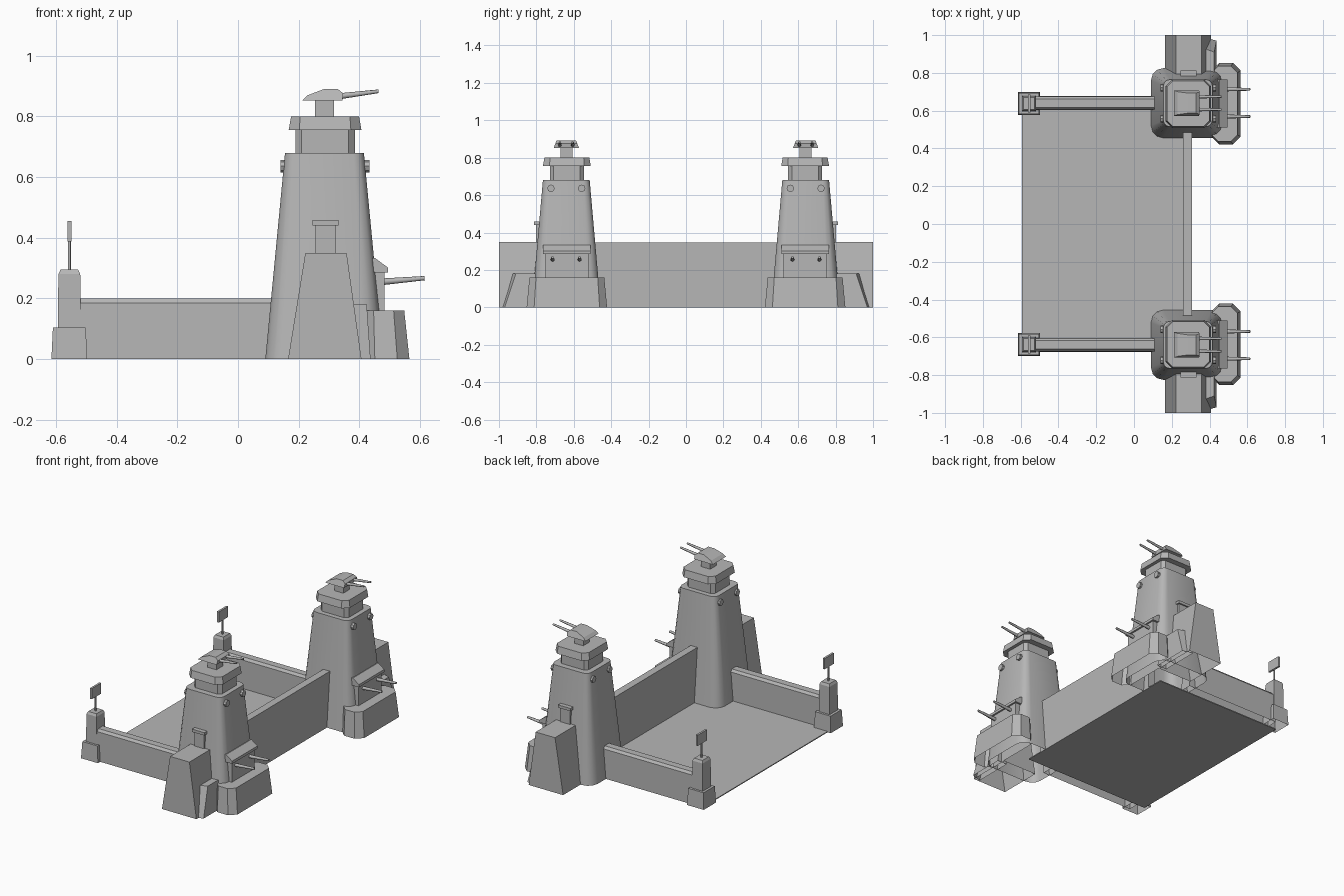
import bpy, bmesh, math
from mathutils import Vector

if "Cube" in bpy.data.objects:
    bpy.data.objects.remove(bpy.data.objects["Cube"])

GREY = (0.47, 0.47, 0.47, 1.0)
mat = bpy.data.materials.new("concrete_grey")
mat.use_nodes = True
mat.diffuse_color = GREY
mat.node_tree.nodes["Principled BSDF"].inputs["Base Color"].default_value = GREY

TX, TY = 0.285, 0.64      # tower axis
PX, PY = -0.556, 0.638    # corner post axis


def loft(name, rings, open_start=False, mirror=True, smooth=None):
    """Skin a list of equal-length rings, capping the ends."""
    bm = bmesh.new()
    loops = [[bm.verts.new(p) for p in ring] for ring in rings]
    n = len(loops[0])
    for a, b in zip(loops, loops[1:]):
        for i in range(n):
            j = (i + 1) % n
            bm.faces.new((a[i], a[j], b[j], b[i]))
    bm.faces.new(loops[-1])
    start = bm.faces.new(loops[0][::-1])
    bmesh.ops.recalc_face_normals(bm, faces=bm.faces)
    if open_start:
        bmesh.ops.delete(bm, geom=[start], context='FACES_ONLY')
    me = bpy.data.meshes.new(name)
    bm.to_mesh(me)
    bm.free()
    me.materials.append(mat)
    ob = bpy.data.objects.new(name, me)
    bpy.context.collection.objects.link(ob)
    if smooth:
        bpy.ops.object.select_all(action='DESELECT')
        ob.select_set(True)
        bpy.context.view_layer.objects.active = ob
        bpy.ops.object.shade_smooth_by_angle(angle=math.radians(smooth))
    if mirror:
        mod = ob.modifiers.new("mirror", 'MIRROR')
        mod.use_axis = (False, True, False)
        mod.use_clip = False
        mod.use_mirror_merge = False
    return ob


def rect(cx, cy, hx, hy, z, r=0.0, segs=1):
    """Rectangle ring with rounded (or chamfered) corners."""
    if r == 0:
        return [(cx + sx * hx, cy + sy * hy, z)
                for sx, sy in ((1, 1), (-1, 1), (-1, -1), (1, -1))]
    pts = []
    for k, (sx, sy) in enumerate(((1, 1), (-1, 1), (-1, -1), (1, -1))):
        for i in range(segs + 1):
            a = math.pi / 2 * (k + i / segs)
            pts.append((cx + sx * (hx - r) + r * math.cos(a),
                        cy + sy * (hy - r) + r * math.sin(a), z))
    return pts


def box(name, x0, x1, y0, y1, z0, z1, **kw):
    c = ((x0 + x1) / 2, (y0 + y1) / 2, (x1 - x0) / 2, (y1 - y0) / 2)
    return loft(name, [rect(*c, z0), rect(*c, z1)], **kw)


def rod(name, p, q, r0, r1, sides=8, smooth=50):
    """Tapered round bar between two points."""
    p, q = Vector(p), Vector(q)
    rot = (q - p).to_track_quat('Z', 'Y')
    ring = [Vector((math.cos(t), math.sin(t), 0))
            for t in (2 * math.pi * i / sides for i in range(sides))]
    return loft(name, [[p + rot @ (v * r0) for v in ring],
                       [q + rot @ (v * r1) for v in ring]], smooth=smooth)


# --- Towers ---
loft("tower_body", [rect(TX, TY, 0.195, 0.185, 0, 0.065, 3),
                    rect(TX, TY, 0.13, 0.125, 0.68, 0.035, 3)],
     open_start=True, smooth=35)
loft("tower_neck", [rect(TX + 0.002, TY - 0.003, 0.098, 0.091, z, 0.02)
                    for z in (0.67, 0.76)])
loft("tower_cap", [rect(TX + 0.002, TY - 0.003, 0.12, 0.128, 0.755, 0.035),
                   rect(TX + 0.002, TY - 0.003, 0.112, 0.12, 0.80, 0.03)])

# Round lamps near the top of the front and rear faces
for face, x0, x1 in (("outer", 0.40, 0.434), ("inner", 0.17, 0.140)):
    for i, dy in enumerate((-0.082, 0.082)):
        rod(f"{face}_lamp_{i + 1}", (x0, TY + dy, 0.636), (x1, TY + dy, 0.636),
            0.02, 0.02, smooth=30)

# --- Top turret ---
box("turret_post", 0.254, 0.317, TY - 0.034, TY + 0.03, 0.79, 0.86)
profile = [(0.213, 0.853), (0.23, 0.870), (0.285, 0.891),
           (0.328, 0.891), (0.347, 0.876), (0.344, 0.853)]
head = [[(x, TY + s * (0.067 - 0.37 * (z - 0.853)), z) for x, z in profile]
        for s in (-1, 1)]
loft("turret_head", head)
for i, dy in enumerate((-0.034, 0.034)):
    rod(f"turret_barrel_{i + 1}", (0.33, TY + dy, 0.866), (0.463, TY + dy, 0.883),
        0.010, 0.006)

# --- Front bunker at the tower foot ---
loft("bunker_base", [rect(0.488, 0.637, 0.077, 0.215, 0, 0.04),
                     rect(0.480, 0.637, 0.068, 0.200, 0.16, 0.035)],
     open_start=True)
box("gun_house", 0.40, 0.483, 0.522, 0.752, 0.15, 0.30)
roof = [(0.40, 0.285), (0.494, 0.285), (0.494, 0.302), (0.452, 0.333), (0.40, 0.333)]
loft("gun_house_roof", [[(x, y, z) for x, z in roof] for y in (0.51, 0.765)])
for i, dy in enumerate((-0.072, 0.072)):
    rod(f"bunker_barrel_{i + 1}", (0.475, 0.641 + dy, 0.255),
        (0.615, 0.641 + dy, 0.267), 0.011, 0.007)

# --- Outer buttress, fin and lookout ---
slope = [(0.165, 0), (0.407, 0), (0.358, 0.35), (0.222, 0.35)]
buttress = loft("side_buttress", [[(x, y, z) for x, z in slope] for y in (0.72, 1.0)])
fin = [(0.74, 0), (0.99, 0), (0.93, 0.18), (0.74, 0.18)]
buttress_fin = loft("buttress_fin", [[(0.37, y, z) for y, z in fin],
                      [(0.437 - 0.07 * z, y - 0.02 * (y > 0.8), z) for y, z in fin]])
# leave the undersides open like the rest of the shells
for ob in (buttress, buttress_fin):
    bm = bmesh.new()
    bm.from_mesh(ob.data)
    under = [f for f in bm.faces if f.normal.z < -0.9]
    bmesh.ops.delete(bm, geom=under, context='FACES_ONLY')
    bm.to_mesh(ob.data)
    bm.free()
box("lookout_box", 0.255, 0.323, 0.74, 0.803, 0.34, 0.445)
box("lookout_cap", 0.245, 0.332, 0.74, 0.812, 0.44, 0.458)

# --- Walls and floor ---
box("gate_wall", 0.26, 0.307, -0.50, 0.50, 0, 0.347, mirror=False, open_start=True)
loft("side_wall", [rect(-0.20, 0.64, 0.335, 0.037, 0),
                   rect(-0.20, 0.64, 0.335, 0.034, 0.185),
                   rect(-0.20, 0.64, 0.335, 0.022, 0.20)], open_start=True)
box("floor", -0.593, 0.307, -0.61, 0.61, 0, 0.006, mirror=False)

# --- Corner posts with sign boards ---
loft("post_base", [rect(PX, PY, 0.059, 0.062, 0), rect(PX, PY, 0.054, 0.056, 0.105)],
     open_start=True)
loft("post_column", [rect(PX, PY, 0.038, 0.042, 0.10), rect(PX, PY, 0.036, 0.040, 0.28),
                     rect(PX, PY, 0.029, 0.033, 0.295)])
rod("sign_pole", (PX, PY, 0.29), (PX, PY, 0.40), 0.005, 0.005)
box("sign_board", PX - 0.006, PX + 0.007, PY - 0.047, PY + 0.047, 0.387, 0.455)
